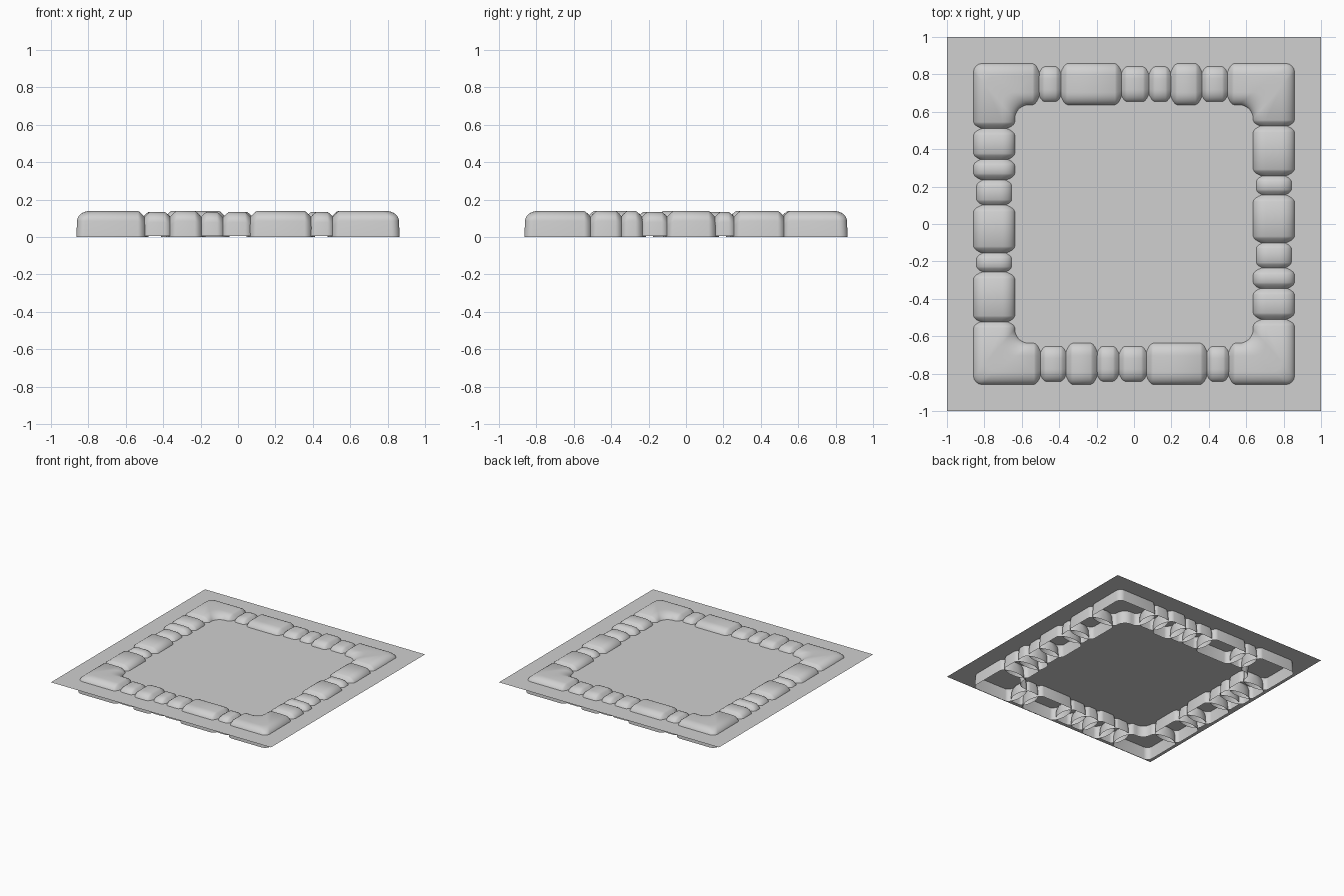
import bpy, bmesh
from math import sin, cos, pi, radians, sqrt
from mathutils import Vector

cube = bpy.data.objects.get("Cube")
if cube:
    bpy.data.objects.remove(cube, do_unlink=True)

stone_grey = bpy.data.materials.new("stone grey")
stone_grey.use_nodes = True
colour = (0.63, 0.63, 0.63, 1)
stone_grey.diffuse_color = colour
stone_grey.node_tree.nodes["Principled BSDF"].inputs["Base Color"].default_value = colour

MID, HALF = 0.7475, 0.113
INNER, OUTER = MID - HALF, MID + HALF
GROUND = 0.1
# Domed ends run past each joint into the neighbouring stone
SHOULDER, OVERLAP = 0.032, 0.026
ENDS = []                                   # distance inside the joint, progress to the tip
for k in range(9):
    t = sin(radians(80) * (1 - k / 8))
    ENDS.append((SHOULDER - (SHOULDER + OVERLAP) * t, t))


def add_object(name, mesh, turn=0):
    obj = bpy.data.objects.new(name, mesh)
    obj.rotation_euler.z = turn
    bpy.context.collection.objects.link(obj)


def section(half, top, base, t):
    """Open-bottomed arch with rounded shoulders: (offset, height) pairs."""
    scale = sqrt(1 - t * t)
    top -= 0.06 * t ** 1.3
    half, rx, rz = half * scale, 0.07 * scale, 0.054
    right = [(half + 0.004 * scale, base)]
    for i in range(8):
        a = pi / 2 * i / 7
        right.append((half - rx + rx * cos(a), top - rz + rz * sin(a)))
    return right + [(-u, z) for u, z in reversed(right)]


def loft(name, rings):
    """Skin the rings, close both ends and leave the underside hollow."""
    bm = bmesh.new()
    loops = [[bm.verts.new(p) for p in ring] for ring in rings]
    for a, b in zip(loops, loops[1:]):
        for i in range(len(a) - 1):
            bm.faces.new((a[i], a[i + 1], b[i + 1], b[i]))
    bm.faces.new(loops[0])
    bm.faces.new(loops[-1])
    bmesh.ops.recalc_face_normals(bm, faces=bm.faces)
    mesh = bpy.data.meshes.new(name)
    bm.to_mesh(mesh)
    # Make the shell face outward
    crown = max(mesh.polygons, key=lambda p: p.center.z)
    if crown.normal.z < 0:
        mesh.flip_normals()
    mesh.materials.append(stone_grey)
    mesh.shade_smooth()
    mesh.set_sharp_from_angle(angle=radians(50))
    # Opposite sides of the frame match by a half turn
    add_object(name, mesh)
    add_object(name + "_opposite", mesh, pi)


def straight_stone(name, start, end, large, along_x):
    half, top, base = (HALF, 0.14, 0) if large else (0.099, 0.134, 0.007)
    stations = [(start + d, t) for d, t in ENDS]
    stations += [(end - d, t) for d, t in reversed(ENDS)]
    rings = []
    for p, t in stations:
        pts = section(half, top, base, t)
        rings.append([(p, MID + u, z) if along_x else (MID + u, p, z) for u, z in pts])
    loft(name, rings)


def corner_stone(name, arm_x, arm_y, side):
    # Inner point, outer point and tip progress of each ring round the bend
    stations = [(Vector((arm_x + d, INNER)), Vector((arm_x + d, OUTER)), t) for d, t in ENDS]
    r_in, r_out = 0.075, 0.045
    for k in range(9):
        a = pi / 2 * (1 - k / 8)
        ray = Vector((cos(a), sin(a)))
        stations.append((Vector((INNER - r_in,) * 2) + ray * r_in,
                         Vector((OUTER - r_out,) * 2) + ray * r_out, 0))
    stations += [(Vector((INNER, arm_y + d)), Vector((OUTER, arm_y + d)), t)
                 for d, t in reversed(ENDS)]
    rings = []
    for p, q, t in stations:
        ring = []
        for u, z in section(HALF, 0.14, 0, t):
            v = p.lerp(q, (u + HALF) / (2 * HALF))
            ring.append((side * v.x, v.y, z))
        rings.append(ring)
    loft(name, rings)


# Ground sheet
bm = bmesh.new()
bmesh.ops.create_grid(bm, x_segments=1, y_segments=1, size=1)
bmesh.ops.translate(bm, verts=bm.verts, vec=(0, 0, GROUND))
sheet = bpy.data.meshes.new("ground_sheet")
bm.to_mesh(sheet)
sheet.materials.append(stone_grey)
add_object("ground_sheet", sheet)

# Rows of stones: joint positions, and L for large or S for small
rows = {
    "back_stone": ([-0.51, -0.387, -0.07, 0.08, 0.2, 0.36, 0.503], "SLSSLS", True),
    "side_stone": ([-0.508, -0.345, -0.238, -0.098, 0.152, 0.26, 0.523], "LLSLSL", False),
}
for name, (joints, sizes, along_x) in rows.items():
    for n, size in enumerate(sizes):
        straight_stone(f"{name}_{n + 1}", joints[n], joints[n + 1], size == "L", along_x)

# Corner stones
corner_stone("corner_stone_left", 0.503, 0.523, 1)
corner_stone("corner_stone_right", 0.51, 0.513, -1)
